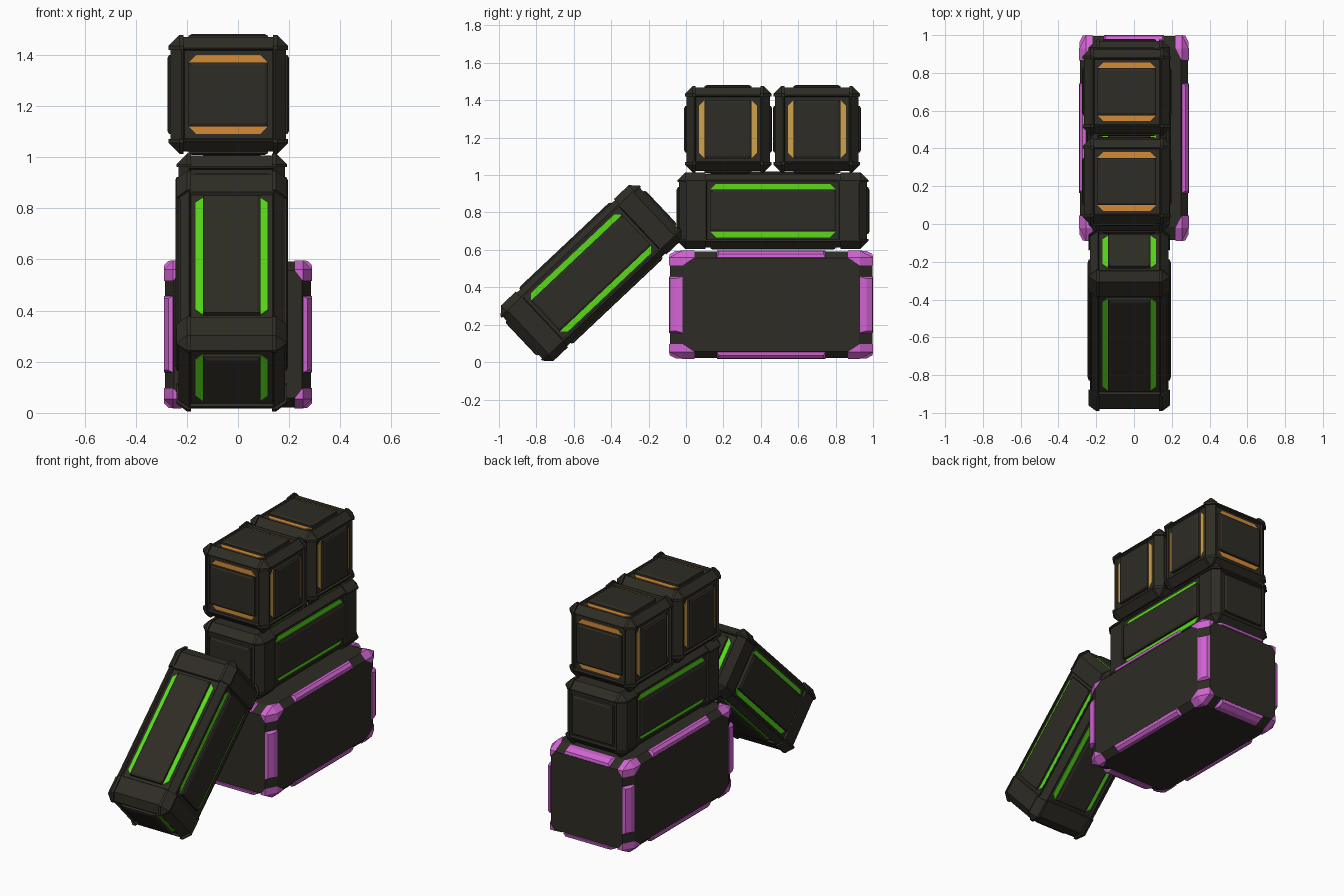
import bpy, bmesh, math
from itertools import product
from mathutils import Vector, Matrix

if "Cube" in bpy.data.objects:
    bpy.data.objects.remove(bpy.data.objects["Cube"])


def material(name, rgb):
    m = bpy.data.materials.new(name)
    m.diffuse_color = (*rgb, 1)
    m.use_nodes = True
    m.node_tree.nodes["Principled BSDF"].inputs["Base Color"].default_value = m.diffuse_color
    return m


DARK = material("dark olive metal", (0.027, 0.025, 0.018))
MAGENTA = material("magenta trim", (0.65, 0.13, 0.66))
GREEN = material("green strip", (0.10, 0.70, 0.01))
ORANGE = material("orange strip", (0.66, 0.26, 0.035))
AMBER = material("amber strip", (0.63, 0.36, 0.07))
SIGNS = list(product((-1, 1), repeat=3))


def hull_mesh(hulls):
    """One bmesh holding a convex solid for each list of points."""
    bm = bmesh.new()
    for pts in hulls:
        vs = [bm.verts.new(p) for p in pts]
        r = bmesh.ops.convex_hull(bm, input=vs)
        junk = {g for g in r["geom_interior"] + r["geom_unused"]
                if isinstance(g, bmesh.types.BMVert)}
        if junk:
            bmesh.ops.delete(bm, geom=list(junk), context='VERTS')
    bmesh.ops.dissolve_limit(bm, angle_limit=0.01, verts=bm.verts[:], edges=bm.edges[:])
    bmesh.ops.recalc_face_normals(bm, faces=bm.faces[:])
    return bm


def finish(name, bm, mat, mw):
    me = bpy.data.meshes.new(name)
    bm.to_mesh(me)
    bm.free()
    me.materials.append(mat)
    ob = bpy.data.objects.new(name, me)
    ob.matrix_world = mw
    bpy.context.collection.objects.link(ob)
    return ob


def chamfer_box(h, c):
    """Points of a box whose twelve edges are chamfered."""
    pts = []
    for s in SIGNS:
        for k in range(3):
            pts.append([s[i] * (h[i] if i == k else h[i] - c[i]) for i in range(3)])
    return pts


def corner(s, h, c, e, square):
    """Corner cap: runs e along each edge, with or without square face plates."""
    pts = []
    for k in range(3):
        u, v = [i for i in range(3) if i != k]
        for a, b in ((u, v), (v, u)):
            p = [0, 0, 0]
            p[k], p[a], p[b] = h[k] - e[k], h[a], h[b] - c[b]
            pts.append(p)
        # corner facet points
        pts.append([h[i] if i == k else h[i] - c[i] for i in range(3)])
        if square:
            pts.append([h[i] if i == k else h[i] - e[i] for i in range(3)])
    return [[s[i] * p[i] for i in range(3)] for p in pts]


def crate(name, h, panels, strips, e, mw):
    """panels: half sizes per face axis; strips: axis -> (strip axis, material)."""
    c = [0.042] * 3
    inner = [x - 0.012 for x in h]
    # frame body with a recess in every face
    bm = hull_mesh([chamfer_box(inner, c)])
    faces = [f for f in bm.faces if max(abs(x) for x in f.normal) > 0.99]
    for f in faces:
        a = max(range(3), key=lambda i: abs(f.normal[i]))
        for grow, depth in ((0.022, 0), (0.017, 0.012)):
            bmesh.ops.inset_individual(bm, faces=[f], thickness=0.002)
            for v in f.verts:
                for i in range(3):
                    if i == a:
                        v.co[i] = math.copysign(inner[a] - depth, v.co[i])
                    else:
                        v.co[i] = math.copysign(panels[a][i] + grow, v.co[i])
    finish(name + "_frame", bm, DARK, mw)

    # raised corner guards
    outer = [x - 0.004 for x in h]
    finish(name + "_corner_guards",
           hull_mesh([corner(s, outer, c, e, True) for s in SIGNS]), DARK, mw)

    # raised panels and coloured strips on each face
    plates, glow = [], {}
    for a, sg in product(range(3), (-1, 1)):
        u, v = [i for i in range(3) if i != a]
        half = list(panels[a])
        if a in strips:
            w, mat = strips[a]
            l = v if w == u else u
            half[w] -= 0.03
            for side in (-1, 1):
                pts = []
                for n in (h[a] - 0.026, h[a] - 0.019):
                    for off, ln in ((half[w], half[l]), (half[w] + 0.03, half[l] - 0.03)):
                        for t in (-1, 1):
                            p = [0, 0, 0]
                            p[a], p[w], p[l] = sg * n, side * off, t * ln
                            pts.append(p)
                glow.setdefault(mat.name, (mat, []))[1].append(pts)
        pts = []
        for n, cut in ((h[a] - 0.03, 0), (h[a] - 0.006, 0), (h[a], 0.012)):
            for x, y in product((-1, 1), repeat=2):
                p = [0, 0, 0]
                p[a], p[u], p[v] = sg * n, x * (half[u] - cut), y * (half[v] - cut)
                pts.append(p)
        plates.append(pts)
    finish(name + "_panels", hull_mesh(plates), DARK, mw)
    for mat, hulls in glow.values():
        finish(name + "_" + mat.name.replace(" ", "_"), hull_mesh(hulls), mat, mw)


# large base container
base_at = Matrix.Translation((0, 0.455, 0.307))
H, C = [0.286, 0.541, 0.285], [0.036, 0.07, 0.036]
finish("base_container", hull_mesh([chamfer_box(H, C)]), DARK, base_at)
OUT = [x + 0.004 for x in H]
finish("base_corner_caps",
       hull_mesh([corner(s, OUT, C, (0.07, 0.135, 0.08), False) for s in SIGNS]),
       MAGENTA, base_at)

# rounded guards along the middle of each base edge
bars = []
for k, length in enumerate((0.16, 0.29, 0.15)):
    u, v = [i for i in range(3) if i != k]
    for su, sv in product((-1, 1), repeat=2):
        pts = []
        for t in (-1, 1):
            for fu, fv, end in ((0, 1, 0), (0.05, 0.5, 0.01), (0.5, 0.05, 0.01), (1, 0, 0), (1, 1, 0)):
                p = [0, 0, 0]
                p[k] = t * (length - end)
                p[u] = su * (OUT[u] - fu * C[u])
                p[v] = sv * (OUT[v] - fv * C[v])
                pts.append(p)
        bars.append(pts)
finish("base_edge_guards", hull_mesh(bars), MAGENTA, base_at)

# two long crates: one lying on the base, one leaning in front
LONG = [0.22, 0.515, 0.208]
LONG_PANELS = [(0, 0.335, 0.1425), (0.1425, 0, 0.125), (0.1425, 0.335, 0)]
LONG_E = (0.058, 0.15, 0.052)
crate("middle_crate", LONG, LONG_PANELS, {0: (2, GREEN), 2: (0, GREEN)}, LONG_E,
      Matrix.Translation((-0.025, 0.465, 0.81)))
crate("leaning_crate", LONG, LONG_PANELS,
      {0: (2, GREEN), 1: (0, GREEN), 2: (0, GREEN)}, LONG_E,
      Matrix.Translation((-0.025, -0.508, 0.476)) @ Matrix.Rotation(math.radians(43.3), 4, 'X'))

# two small cubic crates on top
P = 0.155
for nm, y in (("front_small_crate", 0.225), ("back_small_crate", 0.70)):
    crate(nm, [0.2375, 0.235, 0.236], [(0, P, P), (P, 0, P), (P, P, 0)],
          {0: (1, AMBER), 1: (2, ORANGE), 2: (1, ORANGE)}, (0.058, 0.058, 0.058),
          Matrix.Translation((-0.038, y, 1.245)))
